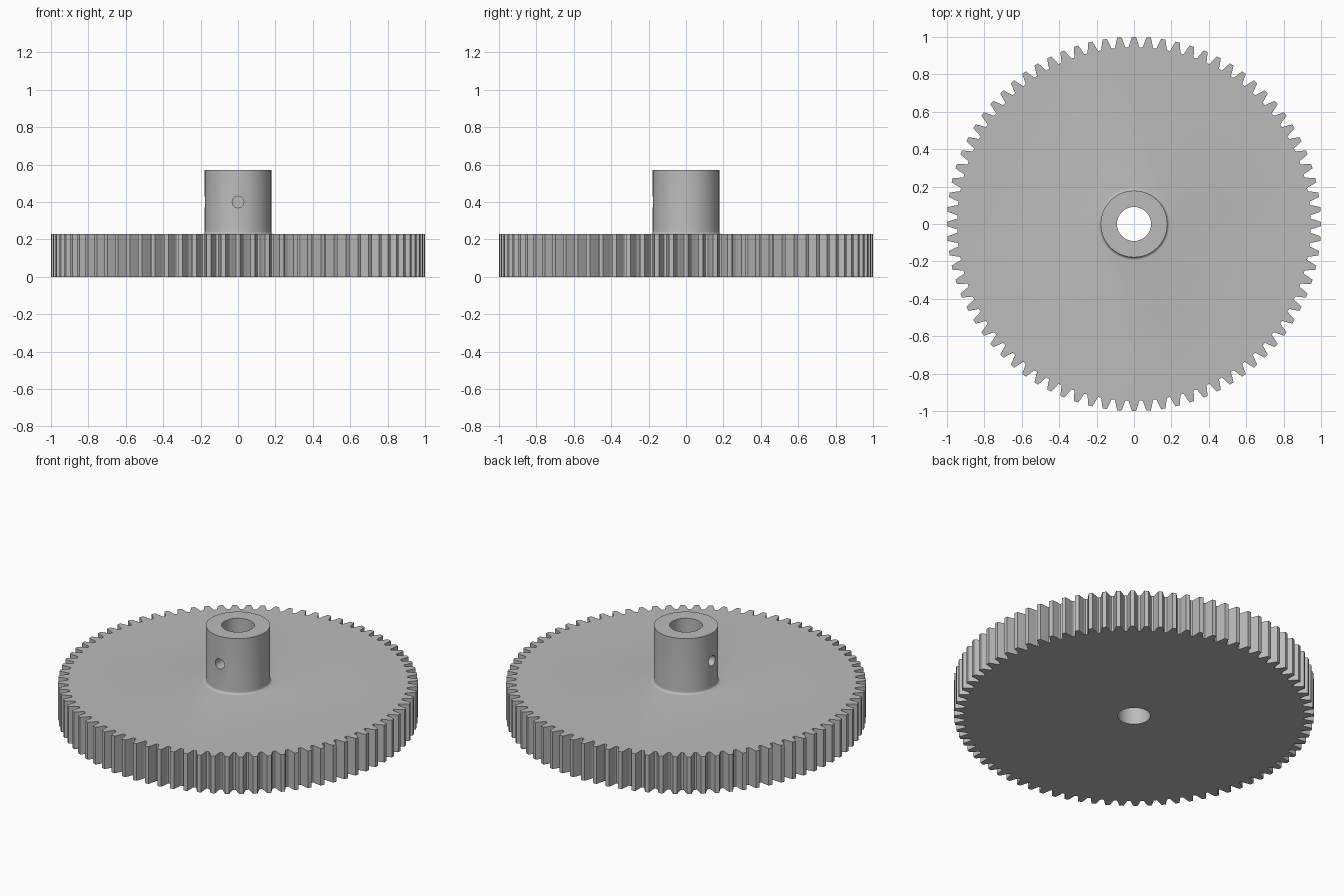
import bpy
import bmesh
from math import sin, cos, pi
from mathutils import Matrix

old = bpy.data.objects.get("Cube")
if old:
    bpy.data.objects.remove(old, do_unlink=True)

TEETH = 80
FACE_Z = 0.228
HUB_Z = 0.57
HUB_R = 0.178
FILLET = 0.015
BORE_R = 0.091
SCREW_R = 0.031
SCREW_Z = 0.4

steel = bpy.data.materials.new("plain grey")
steel.use_nodes = True
grey = (0.5, 0.5, 0.5, 1)
steel.diffuse_color = grey
steel.node_tree.nodes["Principled BSDF"].inputs["Base Color"].default_value = grey


def make_object(name, bm):
    bmesh.ops.recalc_face_normals(bm, faces=bm.faces)
    mesh = bpy.data.meshes.new(name)
    bm.to_mesh(mesh)
    bm.free()
    mesh.materials.append(steel)
    obj = bpy.data.objects.new(name, mesh)
    bpy.context.collection.objects.link(obj)
    return obj


def combine(target, tool, operation):
    """Apply a boolean, then discard the tool object."""
    mod = target.modifiers.new(operation.title(), "BOOLEAN")
    mod.object = tool
    mod.operation = operation
    mod.solver = "EXACT"
    bpy.context.view_layer.objects.active = target
    bpy.ops.object.modifier_apply(modifier=mod.name)
    bpy.data.objects.remove(tool, do_unlink=True)


def cylinder(name, radius, depth, matrix, segments):
    bm = bmesh.new()
    bmesh.ops.create_cone(bm, cap_ends=True, segments=segments, radius1=radius,
                          radius2=radius, depth=depth, matrix=matrix)
    obj = make_object(name, bm)
    obj.hide_render = True
    return obj


# Toothed disc: one flank of (radius, half width), mirrored and repeated
flank = [(0.945, 0.031), (0.948, 0.0275), (0.954, 0.0255), (0.965, 0.0228),
         (0.9756, 0.0192), (0.988, 0.0155), (1.0, 0.0115)]
tooth = [(r, -w / r) for r, w in flank] + [(r, w / r) for r, w in reversed(flank)]
bm = bmesh.new()
outline = []
for i in range(TEETH):
    for r, a in tooth:
        angle = 2 * pi * i / TEETH + a
        outline.append(bm.verts.new((r * cos(angle), r * sin(angle), 0)))
base = bm.faces.new(outline)
top = bmesh.ops.extrude_face_region(bm, geom=[base])["geom"]
bmesh.ops.translate(bm, vec=(0, 0, FACE_Z),
                    verts=[v for v in top if isinstance(v, bmesh.types.BMVert)])
gear = make_object("gear_wheel", bm)

# Hub with a small fillet at its foot, lathed about z
profile = [(HUB_R, HUB_Z)]
for i in range(7):
    a = pi / 2 * i / 6
    profile.append((HUB_R + FILLET * (1 - cos(a)), FACE_Z + FILLET * (1 - sin(a))))
profile.append((HUB_R + FILLET, FACE_Z / 2))
bm = bmesh.new()
SEGMENTS = 96
rings = [[bm.verts.new((r * cos(2 * pi * k / SEGMENTS), r * sin(2 * pi * k / SEGMENTS), z))
          for k in range(SEGMENTS)] for r, z in profile]
for upper, lower in zip(rings, rings[1:]):
    for k in range(SEGMENTS):
        n = (k + 1) % SEGMENTS
        bm.faces.new((upper[k], upper[n], lower[n], lower[k]))
bm.faces.new(rings[0])
bm.faces.new(rings[-1])
combine(gear, make_object("hub", bm), "UNION")

# Central bore
bore = cylinder("bore_cutter", BORE_R, 2, Matrix.Identity(4), 64)
combine(gear, bore, "DIFFERENCE")

# Set screw holes into the bore, at the front and at the -x side
for direction, axis in (((0, -1), "X"), ((-1, 0), "Y")):
    reach = 0.15
    place = Matrix.Translation((direction[0] * reach, direction[1] * reach, SCREW_Z))
    hole = cylinder("screw_cutter", SCREW_R, 0.2, place @ Matrix.Rotation(pi / 2, 4, axis), 32)
    combine(gear, hole, "DIFFERENCE")

# Smooth curved walls, crisp edges
bpy.ops.object.select_all(action="DESELECT")
gear.select_set(True)
bpy.context.view_layer.objects.active = gear
bpy.ops.object.shade_smooth_by_angle(angle=pi / 6)
